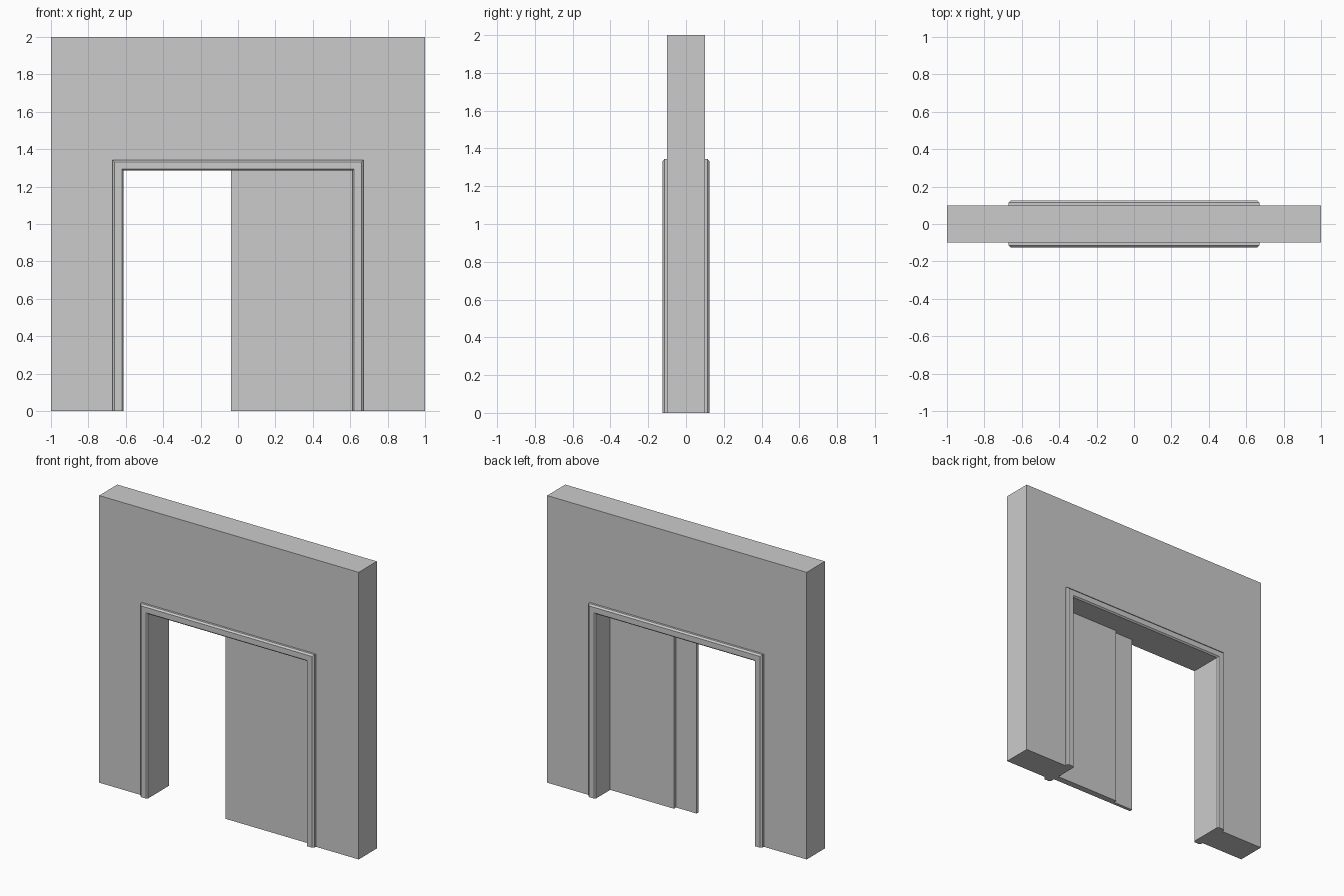
import bpy, bmesh

if "Cube" in bpy.data.objects:
    bpy.data.objects.remove(bpy.data.objects["Cube"])

OPEN_W, OPEN_H = 0.612, 1.285   # half width and height of the doorway
WALL_Y = 0.10                   # half thickness of the wall


def finish(name, bm):
    bmesh.ops.recalc_face_normals(bm, faces=bm.faces)
    mesh = bpy.data.meshes.new(name)
    bm.to_mesh(mesh)
    bm.free()
    obj = bpy.data.objects.new(name, mesh)
    bpy.context.collection.objects.link(obj)
    return obj


def extrude_outline(name, outline, y0, y1):
    """Extrude an (x, z) outline along y."""
    bm = bmesh.new()
    face = bm.faces.new([bm.verts.new((x, y0, z)) for x, z in outline])
    new = bmesh.ops.extrude_face_region(bm, geom=[face])["geom"]
    bmesh.ops.translate(bm, vec=(0, y1 - y0, 0),
                        verts=[v for v in new if isinstance(v, bmesh.types.BMVert)])
    return finish(name, bm)


def box(name, x0, x1, y0, y1, z0, z1):
    return extrude_outline(name, [(x0, z0), (x1, z0), (x1, z1), (x0, z1)], y0, y1)


def door_trim(name, side):
    """Sweep a bevelled moulding profile up, across and down the opening."""
    profile = [(0, 0), (0, 0.015), (0.009, 0.025), (0.047, 0.025),
               (0.058, 0.015), (0.058, 0)]          # (outward, depth)
    bm = bmesh.new()
    rings = []
    for sx, top in ((-1, 0), (-1, 1), (1, 1), (1, 0)):
        rings.append([bm.verts.new((sx * (OPEN_W + o), side * (WALL_Y + d),
                                    top * (OPEN_H + o))) for o, d in profile])
    n = len(profile)
    for a, b in zip(rings, rings[1:]):
        for i in range(n):
            j = (i + 1) % n
            bm.faces.new((a[i], a[j], b[j], b[i]))
    bm.faces.new(rings[0])
    bm.faces.new(rings[-1])
    return finish(name, bm)


# Wall with doorway
extrude_outline("wall", [(-1, 0), (-OPEN_W, 0), (-OPEN_W, OPEN_H), (OPEN_W, OPEN_H),
                         (OPEN_W, 0), (1, 0), (1, 2), (-1, 2)], -WALL_Y, WALL_Y)

# Mouldings on both sides of the wall
door_trim("front_trim", -1)
door_trim("back_trim", 1)

# Half-open sliding door: thick leaf and thinner leading leaf
box("sliding_leaf", 0.12, OPEN_W, -0.085, -0.04, 0, OPEN_H)
box("leading_leaf", -0.037, 0.12, -0.085, -0.063, 0, OPEN_H)
